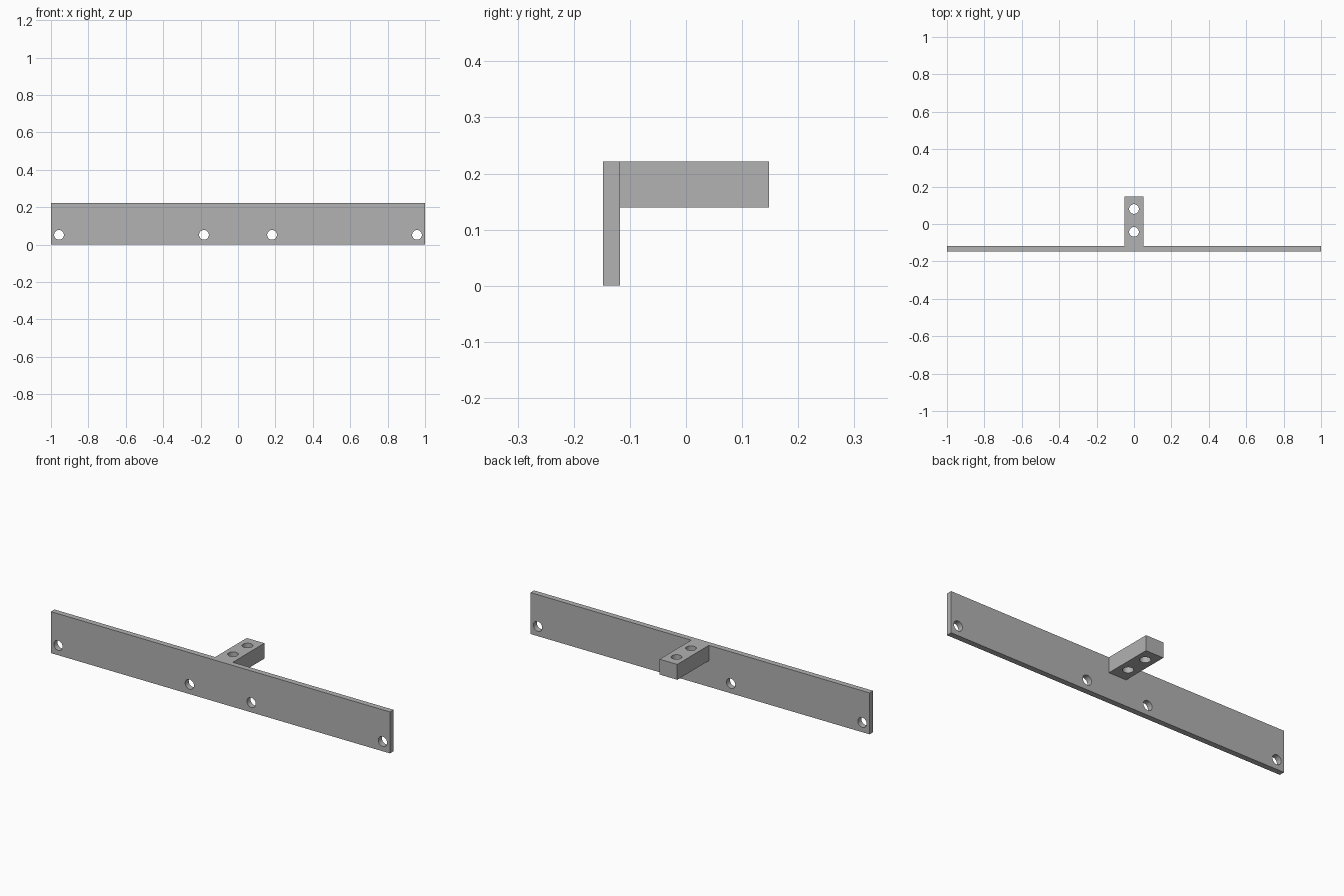
import bpy
import math

default_cube = bpy.data.objects.get("Cube")
if default_cube:
    bpy.data.objects.remove(default_cube, do_unlink=True)

# Main dimensions
FRONT, PLATE_BACK, BACK = -0.148, -0.118, 0.148
TOP, ARM_BOTTOM, ARM_HALF = 0.221, 0.139, 0.052
HOLE_RADIUS, HOLE_Z = 0.026, 0.052

grey = bpy.data.materials.new("plain grey")
grey.use_nodes = True
colour = (0.445, 0.445, 0.445, 1)
grey.diffuse_color = colour
grey.node_tree.nodes["Principled BSDF"].inputs["Base Color"].default_value = colour


def box(name, low, high):
    centre = [(a + b) / 2 for a, b in zip(low, high)]
    bpy.ops.mesh.primitive_cube_add(size=1, location=centre)
    obj = bpy.context.object
    obj.name = name
    obj.scale = [b - a for a, b in zip(low, high)]
    bpy.ops.object.transform_apply(location=True, rotation=False, scale=True)
    obj.data.materials.append(grey)
    return obj


def hole_cutter(name, location, rotation=(0, 0, 0)):
    bpy.ops.mesh.primitive_cylinder_add(
        vertices=32, radius=HOLE_RADIUS, depth=0.3, location=location, rotation=rotation)
    obj = bpy.context.object
    obj.name = name
    obj.data.materials.append(grey)
    return obj


def apply_boolean(target, other, operation):
    mod = target.modifiers.new(operation.title(), "BOOLEAN")
    mod.operation = operation
    mod.solver = "EXACT"
    mod.object = other
    bpy.context.view_layer.objects.active = target
    bpy.ops.object.modifier_apply(modifier=mod.name)
    bpy.data.objects.remove(other, do_unlink=True)


# Long mounting plate with the central arm fused behind it
bracket = box("mounting_bracket", (-1, FRONT, 0), (1, PLATE_BACK, TOP))
arm = box("rear_arm", (-ARM_HALF, FRONT + 0.01, ARM_BOTTOM), (ARM_HALF, BACK, TOP))
apply_boolean(bracket, arm, "UNION")

# Screw holes through the plate
for x in (-0.957, -0.182, 0.182, 0.957):
    cutter = hole_cutter("plate_hole", (x, FRONT, HOLE_Z), (math.pi / 2, 0, 0))
    apply_boolean(bracket, cutter, "DIFFERENCE")

# Screw holes down through the arm
for y in (-0.042, 0.08):
    cutter = hole_cutter("arm_hole", (0, y, TOP))
    apply_boolean(bracket, cutter, "DIFFERENCE")

# Smooth hole walls, sharp box edges
bpy.ops.object.select_all(action="DESELECT")
bracket.select_set(True)
bpy.context.view_layer.objects.active = bracket
bpy.ops.object.shade_smooth_by_angle(angle=math.radians(30))
